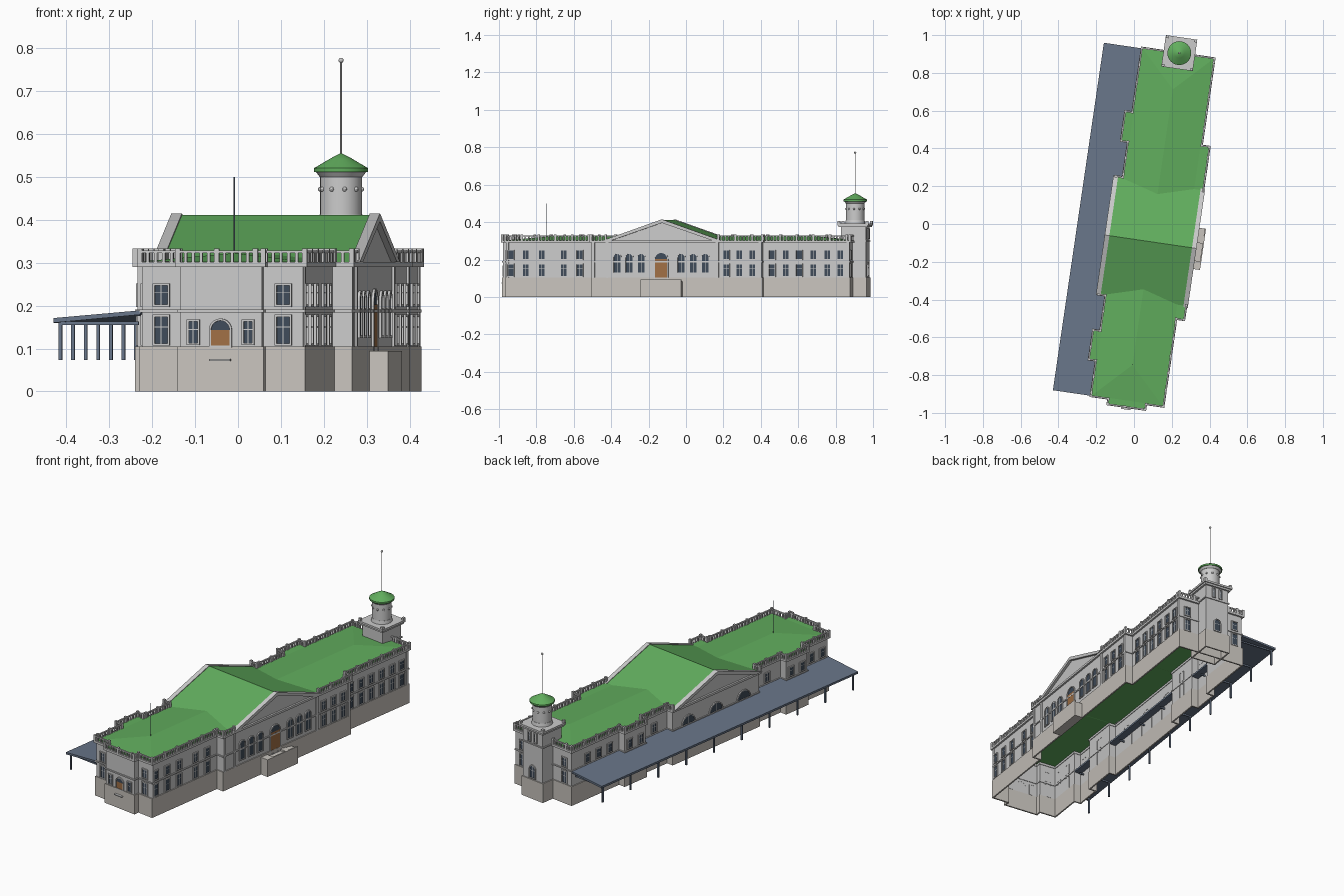
import bpy, bmesh, math
from mathutils import Matrix, Vector

if "Cube" in bpy.data.objects:
    bpy.data.objects.remove(bpy.data.objects["Cube"])

TURN = Matrix.Rotation(-math.radians(8.35), 4, 'Z')   # whole building sits slightly turned
MID = -0.08                                           # centre line of the gabled hall


def material(name, rgb):
    m = bpy.data.materials.new(name)
    m.diffuse_color = (*rgb, 1)
    m.use_nodes = True
    m.node_tree.nodes["Principled BSDF"].inputs["Base Color"].default_value = m.diffuse_color
    return m


WHITE = material("plaster", (0.76, 0.77, 0.74))
STONE = material("stone", (0.58, 0.55, 0.51))
GREEN = material("green_roof", (0.12, 0.42, 0.11))
NAVY = material("navy_metal", (0.14, 0.18, 0.25))
GLASS = material("glass", (0.05, 0.07, 0.10))
WOOD = material("wood", (0.35, 0.16, 0.06))


def finish(bm, name, mat, smooth=False):
    bmesh.ops.recalc_face_normals(bm, faces=bm.faces)
    me = bpy.data.meshes.new(name)
    bm.to_mesh(me)
    bm.free()
    ob = bpy.data.objects.new(name, me)
    bpy.context.collection.objects.link(ob)
    me.materials.append(mat)
    ob.matrix_world = TURN
    if smooth:
        bpy.context.view_layer.objects.active = ob
        ob.select_set(True)
        bpy.ops.object.shade_smooth_by_angle()
        ob.select_set(False)
    return ob


def box(bm, x0, x1, y0, y1, z0, z1):
    m = Matrix.Translation(((x0 + x1) / 2, (y0 + y1) / 2, (z0 + z1) / 2))
    bmesh.ops.create_cube(bm, size=1, matrix=m @ Matrix.Diagonal((x1 - x0, y1 - y0, z1 - z0, 1)))


def faces(bm, verts, polys):
    vs = [bm.verts.new(v) for v in verts]
    for p in polys:
        bm.faces.new([vs[i] for i in p])


def offset(pts, d):
    # mitred outward offset of a counter-clockwise outline with square corners
    out = []
    for i, p in enumerate(pts):
        a = Vector(p) - Vector(pts[i - 1])
        b = Vector(pts[(i + 1) % len(pts)]) - Vector(p)
        a.normalize(); b.normalize()
        n = Vector((a.y, -a.x)) if abs(a.dot(b)) > 0.9 else Vector((a.y + b.y, -a.x - b.x))
        out.append(tuple(Vector(p) + n * d))
    return out


def loft(bm, loops, close=False):
    rows = [[bm.verts.new(v) for v in lp] for lp in loops]
    n = len(rows[0])
    for k in range(len(rows) if close else len(rows) - 1):
        a, b = rows[k], rows[(k + 1) % len(rows)]
        for i in range(n):
            j = (i + 1) % n
            bm.faces.new((a[i], a[j], b[j], b[i]))
    return rows


def band(name, pts, d, z0, z1, mat):
    bm = bmesh.new()
    o, i = offset(pts, d), offset(pts, -0.003)
    loft(bm, [[(*p, z) for p in lp] for lp, z in ((o, z0), (o, z1), (i, z1), (i, z0))], True)
    return finish(bm, name, mat)


def wall(name, pts, z1, mat):
    bm = bmesh.new()
    loft(bm, [[(*p, 0) for p in pts], [(*p, z1) for p in pts]])
    return finish(bm, name, mat)


# ---- building outline, with projecting bays
OUT = [(-.09, -.93), (.004, -.93), (.004, -.96), (.197, -.96), (.197, -.93), (.29, -.93),
       (.29, -.46), (.332, -.46), (.332, -.385), (.332, .225), (.332, .458), (.29, .458),
       (.29, .925), (-.09, .925), (-.09, .58), (-.128, .58), (-.128, .43), (-.09, .43),
       (-.09, .232), (-.128, .232), (-.128, -.392), (-.09, -.392), (-.09, -.59),
       (-.128, -.59), (-.128, -.74), (-.09, -.74)]
wall("walls", OUT, .30, WHITE)
band("stone_base", OUT, .005, 0, .105, STONE)
band("string_course", OUT, .005, .184, .191, WHITE)
band("cornice", OUT, .010, .290, .302, WHITE)

# ---- balustrade on every edge except the two gables
bm = bmesh.new()
rail = offset(OUT, .004)
for i, (ax, ay) in enumerate(rail):
    bx, by = rail[(i + 1) % len(rail)]
    if i in (9 - 1, 19):
        continue
    x0, x1, y0, y1 = min(ax, bx), max(ax, bx), min(ay, by), max(ay, by)
    box(bm, x0 - .004, x1 + .004, y0 - .004, y1 + .004, .322, .328)
    length = (x1 - x0) + (y1 - y0)
    n = max(1, round(length / .018))
    for k in range(n + 1):
        x, y = ax + (bx - ax) * k / n, ay + (by - ay) * k / n
        post = k % 5 == 0 or k == n
        r, top = (.006, .333) if post else (.0035, .323)
        box(bm, x - r, x + r, y - r, y + r, .301, top)
finish(bm, "balustrade", WHITE)

# ---- low wing roofs: flat deck with shallow hips
bm = bmesh.new()
faces(bm, [(*p, .303) for p in OUT], [range(len(OUT))])
for ye, yi in ((.925, .15), (-.93, -.31)):
    yr = ye - math.copysign(.19, ye)
    faces(bm, [(-.088, ye, .303), (.288, ye, .303), (.288, yi, .303), (-.088, yi, .303),
               (.10, yr, .322), (.10, yi, .322)], [(0, 1, 4), (1, 2, 5, 4), (3, 0, 4, 5)])
finish(bm, "wing_roofs", GREEN)

# ---- gabled hall roof, tympanums and raking cornices
H = .312
bm = bmesh.new()
faces(bm, [(x, MID + s * H, z) for x in (-.135, .338) for s, z in ((-1, .302), (0, .411), (1, .302))],
      [(0, 1, 4, 3), (1, 2, 5, 4)])
finish(bm, "hall_roof", GREEN)
bm = bmesh.new()
for x in (-.128, .332):
    faces(bm, [(x, MID - H, .302), (x, MID, .408), (x, MID + H, .302)], [(0, 1, 2)])
finish(bm, "tympanums", WHITE)
bm = bmesh.new()
for x0, x1 in ((-.145, -.120), (.322, .346)):
    prof = [(-H - .008, .302), (0, .415), (H + .008, .302), (H - .04, .302), (0, .396), (-H + .04, .302)]
    faces(bm, [(x, MID + a, z) for x in (x0, x1) for a, z in prof],
          [(0, 1, 4, 5), (1, 2, 3, 4), (6, 7, 10, 11), (7, 8, 9, 10)]
          + [(i, (i + 1) % 6, (i + 1) % 6 + 6, i + 6) for i in range(6)])
finish(bm, "raking_cornices", WHITE)

# ---- pilasters beside the hall front and on the wing corners
bm = bmesh.new()
for y in (-.378, .218, -.452, .450):
    box(bm, .325, .337, y - .008, y + .008, .10, .295)
for y in (-.922, .917):
    box(bm, .284, .294, y - .007, y + .007, .10, .295)
finish(bm, "pilasters", WHITE)

# ---- windows and doors
glass, frame, doors = bmesh.new(), bmesh.new(), bmesh.new()


def opening(px, py, turn, z, w, h, arch=False, door=False):
    m = Matrix.Translation((px, py, 0)) @ Matrix.Rotation(math.radians(turn), 4, 'Z')

    def shape(g, out):
        r = w / 2 + g
        if arch:
            s = z + h - w / 2
            top = [(r * math.cos(t * math.pi / 10), s + r * math.sin(t * math.pi / 10)) for t in range(11)]
        else:
            top = [(r, z + h + g), (-r, z + h + g)]
        return [m @ Vector((a, -out, c)) for a, c in [(-r, z - g), (r, z - g)] + top]

    loft(frame, [shape(.005, -.001), shape(.005, .006), shape(0, .006), shape(0, .001)])
    faces(glass, shape(0, .002), [range(13 if arch else 4)])
    if door:
        hd = h - w / 2
        pts = [m @ Vector((a, -.004, c)) for a, c in
               ((-w / 2, z), (w / 2, z), (w / 2, z + hd), (-w / 2, z + hd))]
        faces(doors, pts, [(0, 1, 2, 3)])
    else:
        for a, c, wa, hc in ((0, z + h / 2, .002, h), (0, z + h * .62, w, .002)):
            faces(frame, [m @ Vector((a + i * wa / 2, -.004, c + j * hc / 2))
                          for i, j in ((-1, -1), (1, -1), (1, 1), (-1, 1))], [(0, 1, 2, 3)])


def pair(px, py, turn):
    opening(px, py, turn, .112, .030, .062)
    opening(px, py, turn, .202, .030, .045)


for y in (-.905, -.822, -.737, -.618, -.532, .508, .583, .654, .730, .806, .877):
    pair(.29, y, 90)
for y in (.266, .337, .407):
    pair(.332, y, 90)
for d in (.108, .173, .238):
    for s in (-1, 1):
        opening(.332, MID - .005 + s * d, 90, .13, .036, .10, True)
opening(.332, MID - .005, 90, .088, .066, .147, True, True)
for d in (.41, .73, .81, .89):
    for s in (-1, 1):
        if abs(MID + s * d) < .92:
            pair(-.09, MID + s * d, -90)
for d in (.545, .625):
    for s in (-1, 1):
        pair(-.128, MID + s * d, -90)
for d in (-.2, 0, .2):
    opening(-.128, MID + d, -90, .11, .09, .125, True)
for x in (-.044, .243):
    pair(x, -.93, 0)
    pair(x, .925, 180)
for x in (.036, .165):
    opening(x, -.96, 0, .113, .020, .050)
opening(.10, -.96, 0, .107, .044, .058, True, True)

# ---- square tower
TX, TY = .106, .93
SQ = [(TX - .068, TY - .068), (TX + .068, TY - .068), (TX + .068, TY + .068), (TX - .068, TY + .068)]
wall("tower_walls", SQ, .39, WHITE)
band("tower_base", SQ, .005, 0, .105, STONE)
band("tower_course", SQ, .005, .296, .303, WHITE)
opening(TX, TY + .068, 180, .115, .035, .065, True)
for s in (-.02, .02):
    opening(TX + s, TY + .068, 180, .315, .012, .045)
bm = bmesh.new()
box(bm, TX - .078, TX + .078, TY - .078, TY + .078, .373, .383)
box(bm, TX - .084, TX + .084, TY - .084, TY + .084, .383, .394)
for sx in (-1, 1):
    for sy in (-1, 1):
        x, y = TX + sx * .076, TY + sy * .076
        box(bm, x - .007, x + .007, y - .007, y + .007, .394, .407)
finish(bm, "tower_cornice", WHITE)
finish(glass, "window_glass", GLASS)
finish(frame, "window_frames", WHITE)
finish(doors, "door_leaves", WOOD)


def cone(bm, x, y, z0, z1, r0, r1, n=32):
    bmesh.ops.create_cone(bm, cap_ends=True, segments=n, radius1=r0, radius2=r1, depth=z1 - z0,
                          matrix=Matrix.Translation((x, y, (z0 + z1) / 2)))


# ---- round turret, portholes, cap and poles
bm = bmesh.new()
cone(bm, TX, TY, .39, .412, .054, .050)
cone(bm, TX, TY, .412, .50, .049, .049)
cone(bm, TX, TY, .50, .513, .050, .060)
for k in range(10):
    a = k * math.pi / 5
    bmesh.ops.create_uvsphere(bm, u_segments=10, v_segments=6, radius=.0055, matrix=Matrix.Translation(
        (TX + .049 * math.cos(a), TY + .049 * math.sin(a), .471)))
finish(bm, "turret", WHITE, True)
bm = bmesh.new()
cone(bm, TX, TY, .511, .520, .063, .063)
cone(bm, TX, TY, .520, .543, .063, .024)
cone(bm, TX, TY, .543, .555, .024, .001)
finish(bm, "turret_cap", GREEN, True)
bm = bmesh.new()
cone(bm, TX, TY, .55, .77, .002, .002, 10)
bmesh.ops.create_uvsphere(bm, u_segments=12, v_segments=8, radius=.006,
                          matrix=Matrix.Translation((TX, TY, .771)))
finish(bm, "spire", WHITE, True)
bm = bmesh.new()
cone(bm, .10, -.738, .31, .50, .0018, .0018, 10)
finish(bm, "flagpole", NAVY, True)

# ---- entrance stair and end-door sill
bm = bmesh.new()
box(bm, .33, .375, MID - .11, MID + .11, 0, .082)
box(bm, .374, .381, MID - .11, MID + .11, 0, .094)
box(bm, .33, .381, MID - .11, MID - .065, 0, .094)
for k in range(4):
    box(bm, .33, .375, MID + .03, MID + .11 - k * .02, 0, .083 + k * .003)
finish(bm, "entrance_stair", STONE)
bm = bmesh.new()
box(bm, .075, .125, -.978, -.96, .071, .076)
finish(bm, "end_door_sill", WHITE)

# ---- sloping platform canopy on columns
bm = bmesh.new()
Y0, Y1 = -.933, .926
sec = [(-.297, .160), (-.092, .179), (-.092, .189), (-.297, .171)]
loft(bm, [[(x, y, z) for y in (Y0, Y1)] for x, z in sec[:1]])
faces(bm, [(x, y, z) for y in (Y0, Y1) for x, z in sec],
      [(0, 1, 2, 3), (4, 5, 6, 7)] + [(i, (i + 1) % 4, (i + 1) % 4 + 4, i + 4) for i in range(4)])
for k in range(10):
    y = -.91 + k * 1.815 / 9
    box(bm, -.288, -.280, y - .004, y + .004, .073, .164)
    box(bm, -.288, -.10, y - .003, y + .003, .155, .163)
finish(bm, "platform_canopy", NAVY)
